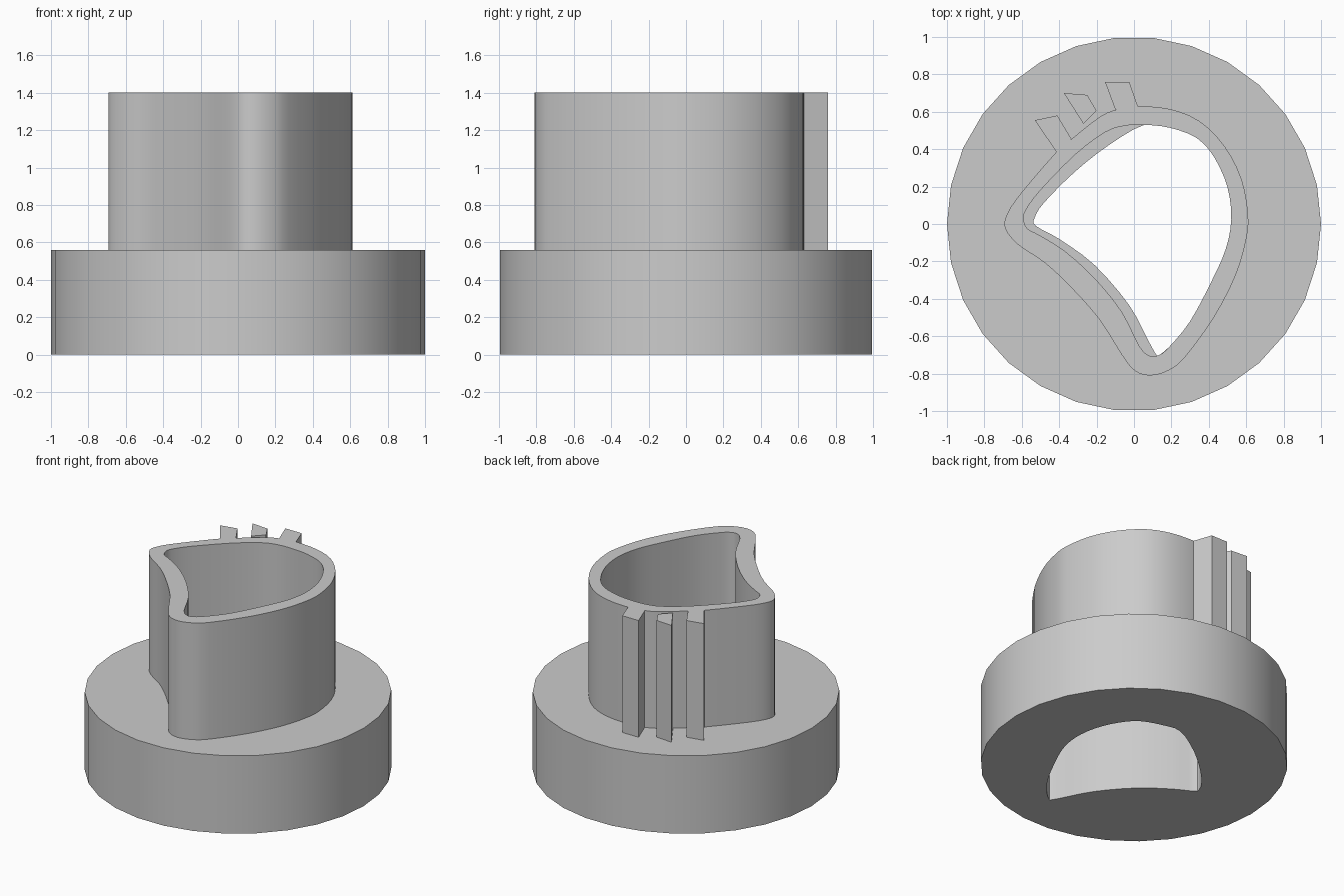
import bpy, bmesh, math
from mathutils import Vector

default_cube = bpy.data.objects.get("Cube")
if default_cube:
    bpy.data.objects.remove(default_cube, do_unlink=True)

# One plain grey material for the whole model
grey = bpy.data.materials.new("light_grey")
grey.use_nodes = True
colour = (0.6, 0.6, 0.6, 1)
grey.diffuse_color = colour
grey.node_tree.nodes["Principled BSDF"].inputs["Base Color"].default_value = colour


def smooth_loop(points, steps=3):
    """Closed curve through the points (Catmull-Rom)."""
    pts = [Vector(p) for p in points]
    count = len(pts)
    result = []
    for i in range(count):
        before, start, end, after = (pts[(i + k) % count] for k in (-1, 0, 1, 2))
        for s in range(steps):
            t = s / steps
            result.append(0.5 * (2 * start + (end - before) * t
                                 + (2 * before - 5 * start + 4 * end - after) * t ** 2
                                 + (3 * start - before - 3 * end + after) * t ** 3))
    return result


def prism(name, loops, bottom, top):
    """Upright solid from an outline loop and optional hole loops."""
    bm = bmesh.new()
    caps = {bottom: [], top: []}
    for loop in loops:
        rings = {}
        for z in (bottom, top):
            ring = [bm.verts.new((p[0], p[1], z)) for p in loop]
            rings[z] = ring
            caps[z] += [bm.edges.new((ring[i - 1], ring[i])) for i in range(len(ring))]
        low, high = rings[bottom], rings[top]
        for i in range(len(loop)):
            bm.faces.new((low[i - 1], low[i], high[i], high[i - 1]))
    for z, edges in caps.items():
        bmesh.ops.triangle_fill(bm, edges=edges, use_beauty=True, normal=(0, 0, 1))
    bmesh.ops.recalc_face_normals(bm, faces=bm.faces)
    mesh = bpy.data.meshes.new(name)
    bm.to_mesh(mesh)
    bm.free()
    mesh.materials.append(grey)
    obj = bpy.data.objects.new(name, mesh)
    bpy.context.collection.objects.link(obj)
    bpy.ops.object.select_all(action='DESELECT')
    obj.select_set(True)
    bpy.context.view_layer.objects.active = obj
    bpy.ops.object.shade_smooth_by_angle(angle=math.radians(30))
    return obj


BASE_TOP = 0.56
TOWER_TOP = 1.4

# Teardrop outline of the tower, clockwise from its left-hand nose
outer = [(-.69, -.02), (-.675, .06), (-.6, .17), (-.415, .385), (-.345, .445),
         (-.18, .575), (-.08, .615), (.015, .63), (.19, .615), (.35, .55),
         (.485, .415), (.575, .24), (.61, .05), (.6, -.08), (.545, -.27),
         (.43, -.495), (.27, -.715), (.18, -.785), (.085, -.81), (.005, -.785),
         (-.065, -.7), (-.185, -.51), (-.345, -.33), (-.48, -.205), (-.62, -.11)]

# Cavity inside the tower
cavity = [(-.59, .025), (-.58, .07), (-.505, .175), (-.315, .37), (-.155, .49),
          (-.05, .525), (.055, .53), (.19, .515), (.335, .46), (.43, .355),
          (.5, .195), (.52, .025), (.49, -.135), (.415, -.305), (.3, -.52),
          (.19, -.655), (.135, -.7), (.085, -.705), (.03, -.655), (-.065, -.47),
          (-.21, -.29), (-.37, -.145), (-.505, -.06), (-.57, -.025)]

# Base opening shares the cavity's right side and leaves a thin ledge on the left
ledge_edge = [(.12, -.7), (.08, -.63), (-.025, -.435), (-.21, -.22), (-.4, -.08),
              (-.525, -.01), (-.53, .035), (-.48, .115), (-.315, .28), (-.13, .425)]
opening = cavity[6:17] + ledge_edge

# Round base
sides = 30
disc = [(math.cos(math.tau * i / sides), math.sin(math.tau * i / sides))
        for i in range(sides)]
prism("round_base", [disc, smooth_loop(opening)], 0, BASE_TOP)

# Hollow tower
prism("hollow_tower", [smooth_loop(outer), smooth_loop(cavity)], BASE_TOP, TOWER_TOP)

# Three upright ribs behind the tower
ribs = {
    "right_rib": [(-.53, .555), (-.41, .58), (-.335, .455), (-.36, .432), (-.415, .385)],
    "middle_rib": [(-.375, .7), (-.25, .69), (-.2, .605), (-.27, .535)],
    "left_rib": [(-.155, .76), (-.025, .76), (.02, .63), (-.07, .612), (-.1, .612)],
}
for name, outline in ribs.items():
    prism(name, [outline], BASE_TOP, TOWER_TOP)
